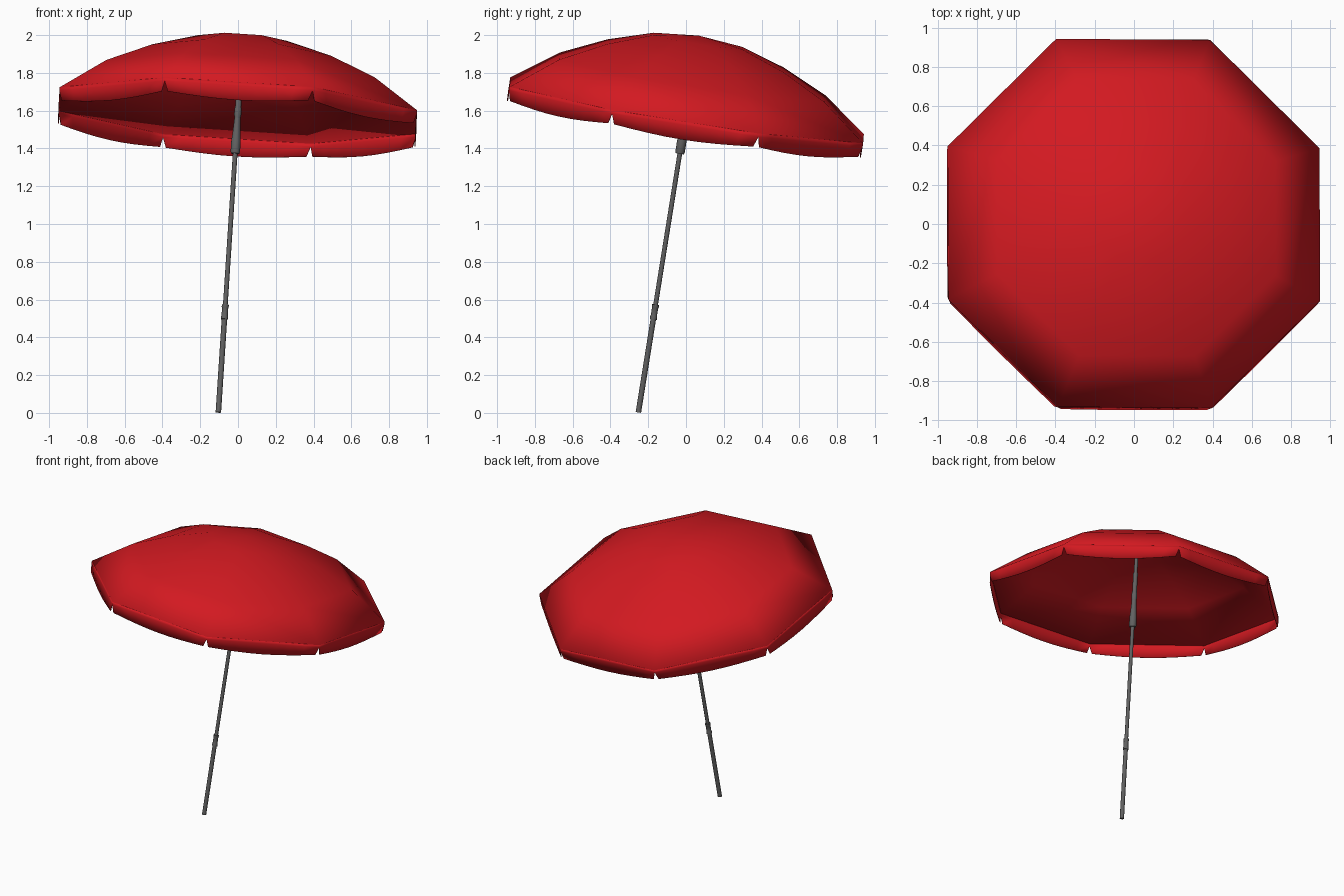
import bpy, bmesh
from math import sin, cos, pi, radians
from mathutils import Vector, Matrix

if "Cube" in bpy.data.objects:
    bpy.data.objects.remove(bpy.data.objects["Cube"])

# Leaning axis of the umbrella, starting at the foot of the pole
AXIS = Vector((0.065, 0.16, 1)).normalized()
TILT = Matrix.Translation((-0.104, -0.252, 0.003)) @ \
    Vector((0, 0, 1)).rotation_difference(AXIS).to_matrix().to_4x4()
RIM_H, RIM_R, SIDES = 1.622, 1.026, 8

red = bpy.data.materials.new("red_fabric")
red.diffuse_color = (0.65, 0.01, 0.015, 1)
red.use_nodes = True
red.node_tree.nodes["Principled BSDF"].inputs["Base Color"].default_value = red.diffuse_color
grey = bpy.data.materials.new("grey_metal")
grey.diffuse_color = (0.12, 0.12, 0.12, 1)
grey.use_nodes = True
grey.node_tree.nodes["Principled BSDF"].inputs["Base Color"].default_value = grey.diffuse_color


def finish(name, bm, mat, angle, thickness=0):
    bmesh.ops.remove_doubles(bm, verts=bm.verts, dist=1e-5)
    bmesh.ops.recalc_face_normals(bm, faces=bm.faces)
    bm.transform(TILT)
    me = bpy.data.meshes.new(name)
    bm.to_mesh(me)
    bm.free()
    ob = bpy.data.objects.new(name, me)
    bpy.context.collection.objects.link(ob)
    me.materials.append(mat)
    bpy.ops.object.select_all(action='DESELECT')
    ob.select_set(True)
    bpy.context.view_layer.objects.active = ob
    bpy.ops.object.shade_smooth_by_angle(angle=radians(angle))
    if thickness:
        mod = ob.modifiers.new("thickness", 'SOLIDIFY')
        mod.thickness = thickness
    return ob


def lathe(name, profile, sides, mat, angle, phase=0, thickness=0):
    """Revolve (radius, height) points around the umbrella axis."""
    bm = bmesh.new()
    rings = [[bm.verts.new((r * cos(2 * pi * (i + phase) / sides),
                            r * sin(2 * pi * (i + phase) / sides), h))
              for i in range(sides)] if r > 0 else [bm.verts.new((0, 0, h))] * sides
             for r, h in profile]
    for a, b in zip(rings, rings[1:]):
        for i in range(sides):
            j = (i + 1) % sides
            bm.faces.new(list(dict.fromkeys((a[i], a[j], b[j], b[i]))))
    return finish(name, bm, mat, angle, thickness)


# Canopy: eight panels with four rings
dome = [(0, 0.402), (0.25, 0.373), (0.5, 0.293), (0.75, 0.178), (1, 0)]
lathe("canopy", [(RIM_R * f, RIM_H + h) for f, h in dome], SIDES, red, 50, 0.5, 0.004)

# Valance: hanging flaps with a curved hem and notches at the ribs
bm = bmesh.new()
N = 8
for p in range(SIDES):
    a, b = (Vector((RIM_R * cos(2 * pi * (p + k) / SIDES),
                    RIM_R * sin(2 * pi * (p + k) / SIDES), RIM_H)) for k in (0.5, 1.5))
    rows = [[], [], []]
    for i in range(N + 1):
        t = i / N
        hem_t = 0.025 + 0.95 * t
        for row, u, d in zip(rows, (t, t, hem_t),
                             (0, 0.018, 0.073 + 0.023 * sin(pi * t))):
            row.append(bm.verts.new(a.lerp(b, u) - Vector((0, 0, d))))
    for up, low in zip(rows, rows[1:]):
        for i in range(N):
            bm.faces.new((up[i], low[i], low[i + 1], up[i + 1]))
finish("valance", bm, red, 30, 0.004)

# Lower pole with its clamp collar
lathe("lower_pole", [(0, 0), (0.0145, 0), (0.0145, 0.52), (0, 0.52)], 16, grey, 35)
lathe("pole_collar", [(0, 0.5), (0.0185, 0.5), (0.0185, 0.515), (0.0165, 0.52),
                      (0.0165, 0.56), (0.0185, 0.565), (0.0185, 0.578), (0, 0.578)],
      16, grey, 35)

# Upper pole running to the apex
lathe("upper_pole", [(0, 0.5), (0.0125, 0.5), (0.0125, 2.01), (0, 2.01)], 16, grey, 35)

# Tilt joint housing and upper sleeve
lathe("tilt_joint", [(0, 1.39), (0.022, 1.39), (0.025, 1.40), (0.025, 1.455),
                     (0.021, 1.50), (0.016, 1.58), (0, 1.58)], 16, grey, 35)
lathe("upper_sleeve", [(0, 1.58), (0.016, 1.58), (0.019, 1.60), (0.019, 1.63),
                       (0.016, 1.64), (0.016, 1.78), (0, 1.78)], 16, grey, 35)
